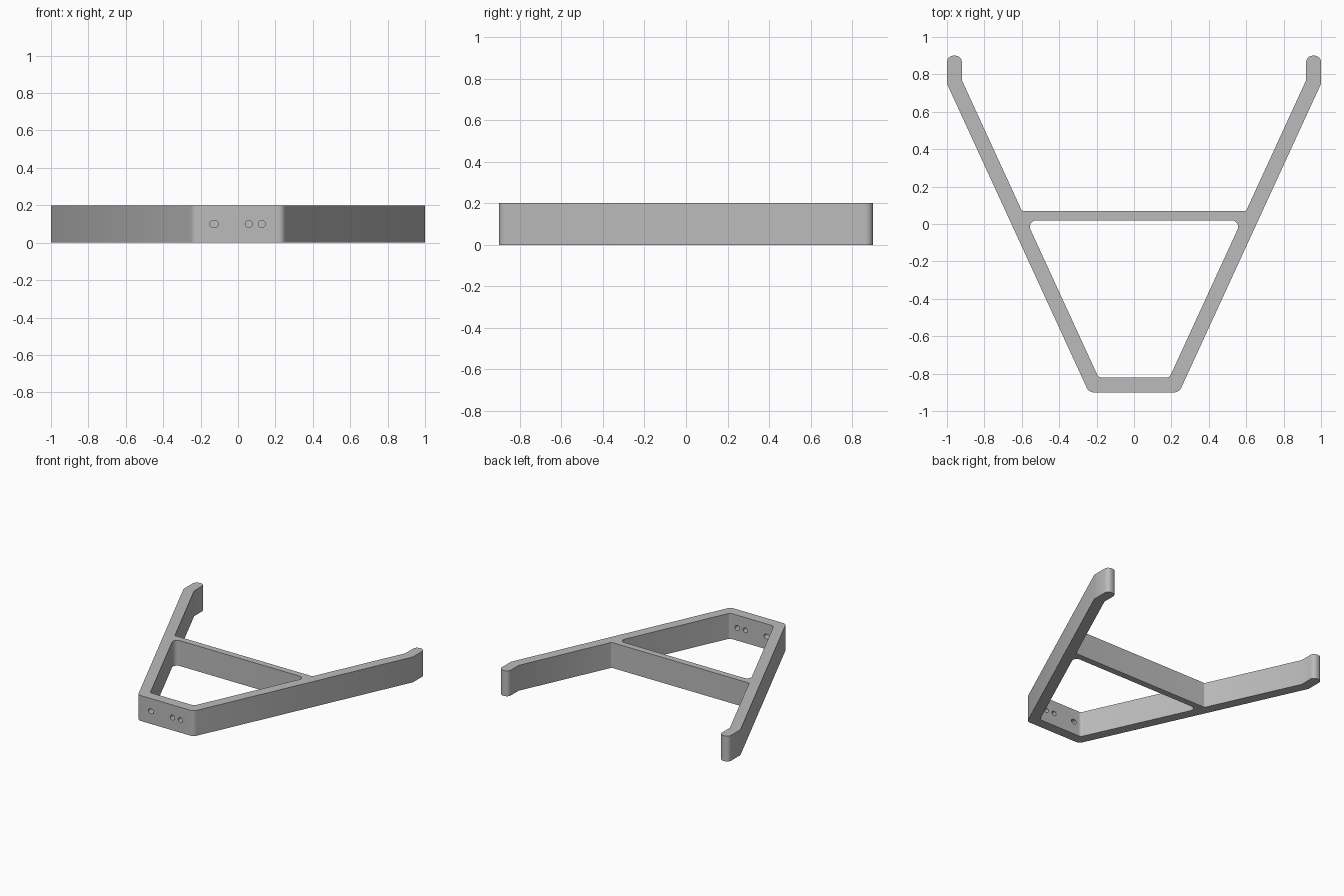
import bpy, bmesh, math
from mathutils import Vector

cube = bpy.data.objects.get("Cube")
if cube:
    bpy.data.objects.remove(cube, do_unlink=True)

HEIGHT = 0.2
SLOPE = 2.175          # rise of the arms in plan
ARM = 0.088            # arm width measured along x


def arm_x(y, inner=False):
    """x of the left arm's outer or inner side at a given y."""
    return 1 + (y - 0.75) / SLOPE - (ARM if inner else 0)


def fillet(corners, steps=8):
    """Round each (x, y, radius) corner of a closed outline."""
    points = []
    for i, (x, y, r) in enumerate(corners):
        p = Vector((x, y))
        if r == 0:
            points.append(p)
            continue
        a = (Vector(corners[i - 1][:2]) - p).normalized()
        b = (Vector(corners[(i + 1) % len(corners)][:2]) - p).normalized()
        half = a.angle(b) / 2
        centre = p + (a + b).normalized() * (r / math.sin(half))
        start = p + a * (r / math.tan(half)) - centre
        end = p + b * (r / math.tan(half)) - centre
        sweep = start.angle(end)
        for k in range(steps + 1):
            t = k / steps
            points.append(centre + (start * math.sin((1 - t) * sweep)
                                    + end * math.sin(t * sweep)) / math.sin(sweep))
    return points


def mirrored(half):
    """Complete a +x half outline with its mirror image."""
    return half + [(-x, y, r) for x, y, r in reversed(half)]


def prism(name, outline, z0, z1):
    bm = bmesh.new()
    face = bm.faces.new([bm.verts.new((p.x, p.y, z0)) for p in outline])
    top = bmesh.ops.extrude_face_region(bm, geom=[face])["geom"]
    bmesh.ops.translate(bm, vec=(0, 0, z1 - z0),
                        verts=[v for v in top if isinstance(v, bmesh.types.BMVert)])
    bmesh.ops.recalc_face_normals(bm, faces=bm.faces)
    mesh = bpy.data.meshes.new(name)
    bm.to_mesh(mesh)
    bm.free()
    obj = bpy.data.objects.new(name, mesh)
    bpy.context.collection.objects.link(obj)
    return obj


# Outer outline: front bar, splayed arms, rounded hooks, back of crossbar
frame = prism("bracket_frame", fillet(mirrored([
    (arm_x(-0.9), -0.9, 0.04),
    (1, 0.75, 0),
    (1, 0.9, 0.035),
    (0.92, 0.9, 0.035),
    (0.92, 0.768, 0),
    (arm_x(0.07, True), 0.07, 0.012),
])), 0, HEIGHT)

# Opening between front bar and crossbar
cutters = [prism("opening_cutter", fillet(mirrored([
    (arm_x(-0.82, True), -0.82, 0.025),
    (arm_x(0.02, True), 0.02, 0.035),
])), -0.1, HEIGHT + 0.1)]

# Screw holes through the front bar, one of them slightly oval
for x, rx in ((-0.128, 0.024), (0.058, 0.019), (0.128, 0.019)):
    ring = [Vector((rx * math.cos(a), 0.019 * math.sin(a)))
            for a in (math.tau * k / 24 for k in range(24))]
    hole = prism("screw_hole_cutter", ring, -0.08, 0.08)
    hole.rotation_euler.x = math.pi / 2
    hole.location = (x, -0.86, HEIGHT / 2)
    cutters.append(hole)

for cutter in cutters:
    cutter.hide_render = True
    mod = frame.modifiers.new(cutter.name, 'BOOLEAN')
    mod.operation = 'DIFFERENCE'
    mod.solver = 'EXACT'
    mod.object = cutter

# Bake the cuts and drop the cutters
bpy.context.view_layer.update()
evaluated = frame.evaluated_get(bpy.context.evaluated_depsgraph_get())
mesh = bpy.data.meshes.new_from_object(evaluated)
frame.modifiers.clear()
frame.data = mesh
for cutter in cutters:
    bpy.data.objects.remove(cutter, do_unlink=True)

# Single plain grey
grey = bpy.data.materials.new("grey")
grey.use_nodes = True
colour = (0.5, 0.5, 0.5, 1)
grey.diffuse_color = colour
grey.node_tree.nodes["Principled BSDF"].inputs["Base Color"].default_value = colour
mesh.materials.clear()
mesh.materials.append(grey)

bpy.ops.object.select_all(action='DESELECT')
frame.select_set(True)
bpy.context.view_layer.objects.active = frame
bpy.ops.object.shade_smooth_by_angle(angle=math.radians(25))
